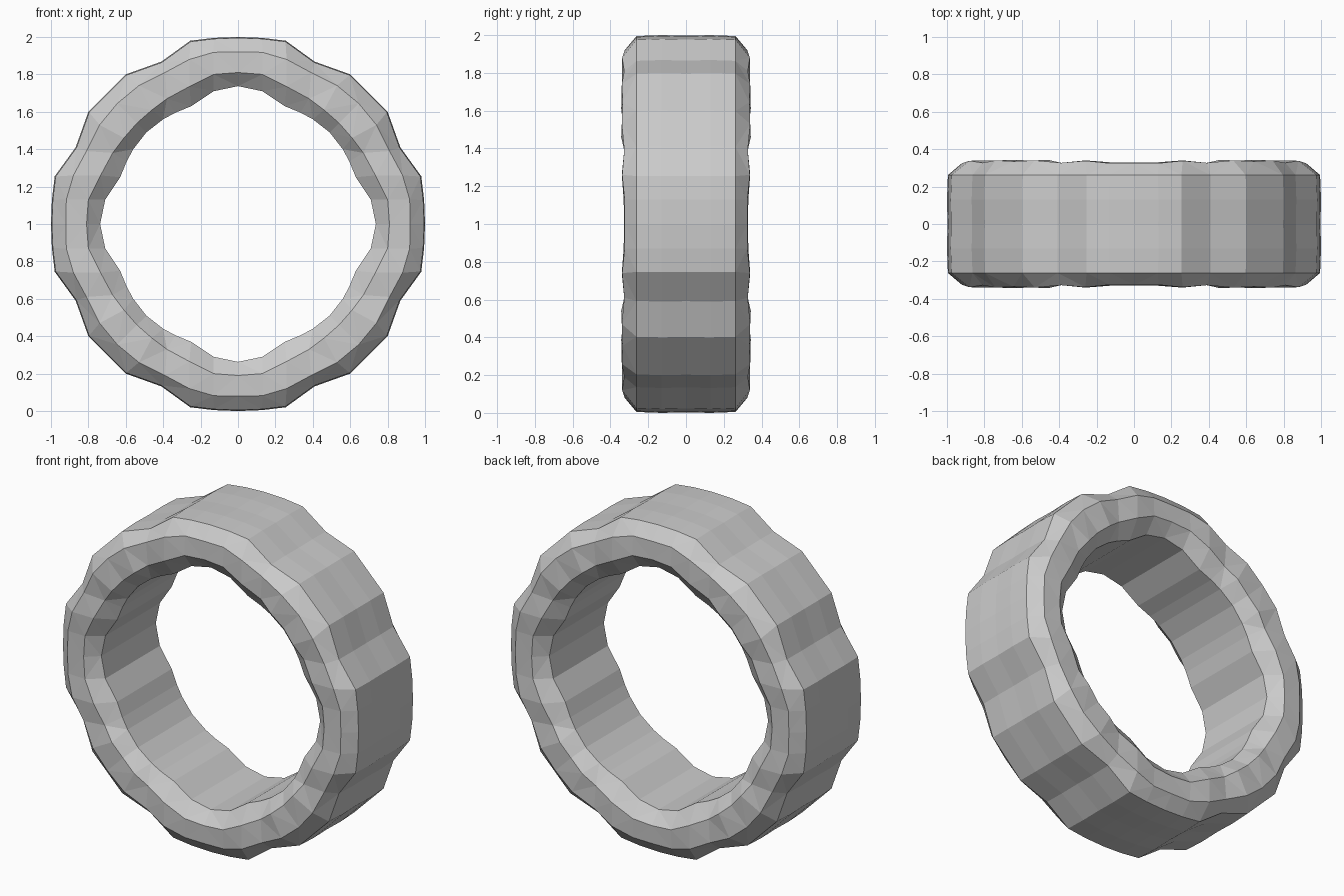
import bpy, bmesh, math

if "Cube" in bpy.data.objects:
    bpy.data.objects.remove(bpy.data.objects["Cube"])

# Octant profiles (x, z offset from ring centre), from the axis to the diagonal
outer = [(1.0, 0), (0.995, 0.13), (0.98, 0.255), (0.868, 0.41), (0.80, 0.60), (0.70, 0.70)]
crown = [(0.92, 0), (0.918, 0.13), (0.88, 0.26), (0.81, 0.39), (0.74, 0.53), (0.645, 0.645)]
inside = [(0.81, 0), (0.80, 0.13), (0.735, 0.26), (0.67, 0.38), (0.61, 0.46), (0.54, 0.54)]
bore = [(0.737, 0), (0.71, 0.13), (0.63, 0.25), (0.595, 0.335), (0.56, 0.40), (0.49, 0.49)]
# Half depth of the wavy side wall at the same stations
crown_y = [0.325, 0.325, 0.338, 0.327, 0.340, 0.335]
inside_y = [0.328, 0.33, 0.340, 0.325, 0.343, 0.335]


def full_loop(octant):
    """Mirror an octant over its diagonal, then turn it four times."""
    quarter = octant + [(z, x) for x, z in octant[-2:0:-1]]
    pts = []
    for k in range(4):
        c, s = round(math.cos(k * math.pi / 2)), round(math.sin(k * math.pi / 2))
        pts += [(x * c - z * s, x * s + z * c) for x, z in quarter]
    return pts


def full_depth(octant):
    return (octant + octant[-2:0:-1]) * 4


def scaled(octant, f):
    return [(x * f, z * f) for x, z in octant]


# Cross-section stations running once around the tube
n = len(outer)
half = [(scaled(outer, 0.997), [0.0] * n),
        (outer, [0.13] * n),
        (scaled(outer, 0.995), [0.262] * n),
        (crown, crown_y),
        (inside, inside_y),
        (bore, [0.262] * n),
        (bore, [0.13] * n),
        (bore, [0.0] * n)]
stations = half + [(p, [-y for y in d]) for p, d in half[-2:0:-1]]

# Ring body
bm = bmesh.new()
loops = []
for prof, depth in stations:
    loops.append([bm.verts.new((x, y, z + 1.0))
                  for (x, z), y in zip(full_loop(prof), full_depth(depth))])
count = len(loops[0])
for i, a in enumerate(loops):
    b = loops[(i + 1) % len(loops)]
    for j in range(count):
        k = (j + 1) % count
        bm.faces.new((a[j], a[k], b[k], b[j]))
bmesh.ops.recalc_face_normals(bm, faces=bm.faces)
bmesh.ops.triangulate(bm, faces=bm.faces)
mesh = bpy.data.meshes.new("ring_body")
bm.to_mesh(mesh)
bm.free()
ring = bpy.data.objects.new("ring_body", mesh)
bpy.context.collection.objects.link(ring)
